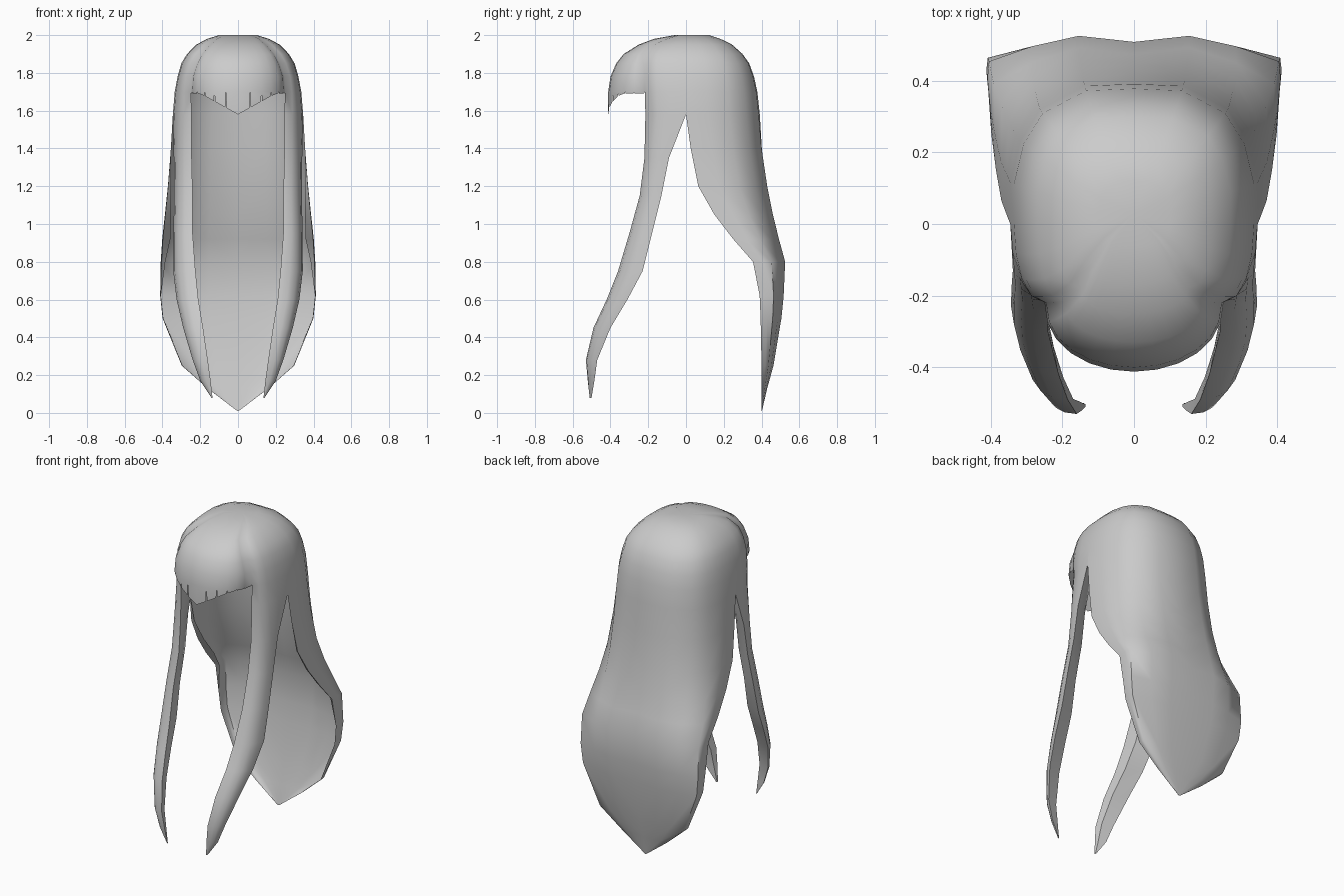
import bpy, bmesh, math

if "Cube" in bpy.data.objects:
    bpy.data.objects.remove(bpy.data.objects["Cube"])

hair = bpy.data.materials.new("hair_grey")
hair.diffuse_color = (0.6, 0.6, 0.6, 1)
hair.use_nodes = True
hair.node_tree.nodes["Principled BSDF"].inputs["Base Color"].default_value = hair.diffuse_color
bm = bmesh.new()  # right-hand half of the wig


def sheet(rows):
    """Loft rows of points, listed from the top down."""
    vs = [[bm.verts.new(p) for p in r] for r in rows]
    for a, b in zip(vs, vs[1:]):
        for i in range(len(a) - 1):
            bm.faces.new((a[i], b[i], b[i + 1], a[i + 1]))


def steps(n):
    return [math.pi / 2 * i / n for i in range(n + 1)]


def bang_arc(z, yf, xs, ys):
    return [(xs * math.sin(a), ys + (yf - ys) * max(0, math.cos(a)) ** 0.9, z) for a in steps(6)]


def lock_arc(z, xi, yi, xo, yo):
    return [(xi + (xo - xi) * math.sin(a) ** .9, yi + (yo - yi) * (1 - math.cos(a)), z) for a in steps(4)]


def lock_tube(z, xi, yi, xo, yo):
    p = lock_arc(z, xi, yi, xo, yo)
    return p + [(xi + .12 * (xo - xi), yi + .7 * (yo - yi), z), p[0]]


def back_arc(z, w, yf, yb, f):
    """Round section for f = 0, boxy section with a centre dip for f = 1."""
    soft = [(1, 0), (1, .3), (.92, .6), (.76, .83), (.4, 1), (0, 1.015)]
    boxy = [(1, 0), (1.01, .3), (1, .58), (.7, .83), (.38, 1), (0, .9)]
    return [(w * (a[0] + (b[0] - a[0]) * f), yf + (yb - yf) * (a[1] + (b[1] - a[1]) * f), z)
            for a, b in zip(soft, boxy)]


# crown: rings made of fringe, temple and back arcs, closed with a centre fan
# z, fringe y, seam x, seam y, half width, back y
crown = [(2.0, -.06, .07, -.04, .10, .12), (1.98, -.17, .115, -.11, .165, .18),
         (1.95, -.25, .15, -.18, .22, .24), (1.90, -.33, .195, -.215, .27, .295),
         (1.85, -.37, .222, -.22, .30, .33), (1.78, -.40, .245, -.22, .32, .355),
         (1.70, -.412, .25, -.218, .335, .372)]
rings = [bang_arc(z, yf, xs, ys) + lock_arc(z, xs, ys, w, 0)[1:]
         + back_arc(z, w, 0, yb, 0)[1:] for z, yf, xs, ys, w, yb in crown]
sheet([[(0, .03, 1.998)] * len(rings[0])] + rings)

# fringe: pointed panels with narrow slits between them
edge = bang_arc(1.70, -.412, .25, -.218)
for i, (p, q) in enumerate(zip(edge, edge[1:])):
    def low(t):
        x, y = (p[k] + (q[k] - p[k]) * t for k in (0, 1))
        return (x * .99, y, min(1.692, 1.58 + .55 * x))
    bm.faces.new([bm.verts.new(c) for c in (p, low(0 if i == 0 else .06), low(.94), q)])

# side locks: tapering tubes sweeping down and forward to a point
# z, inner x, inner y, outer x, outer y
lock = [(1.70, .25, -.218, .335, 0), (1.58, .245, -.215, .345, 0),
        (1.35, .245, -.22, .34, -.09), (1.15, .24, -.245, .338, -.13),
        (.95, .24, -.30, .342, -.18), (.75, .225, -.36, .343, -.23),
        (.60, .21, -.42, .325, -.31), (.45, .185, -.49, .29, -.40),
        (.28, .16, -.53, .24, -.47), (.17, .145, -.52, .20, -.485),
        (.08, .135, -.51, .14, -.50)]
sheet([lock_tube(*r) for r in lock])

# back hair: wide sheet cut away at the sides, narrowing to a point
# z, half width, front edge y, back y, boxiness, hem width
back = [(1.70, .335, 0, .372, 0, 0), (1.58, .345, 0, .385, 0, 0), (1.40, .355, .025, .40, .1, 0),
        (1.20, .37, .065, .43, .3, .015), (1.05, .385, .15, .46, .5, .03),
        (.92, .398, .25, .492, .8, .04), (.80, .405, .355, .525, 1, .02),
        (.62, .408, .39, .517, 1, 0), (.50, .395, .395, .505, 1, 0),
        (.25, .295, .40, .463, .9, 0), (.13, .16, .40, .43, .6, 0), (.01, .004, .40, .402, 0, 0)]
rows = []
for z, w, yf, yb, f, hem in back:
    arc = back_arc(z, w, yf, yb, f)
    rows.append([(arc[0][0] - hem, arc[0][1] + hem * .6, z)] + arc)
sheet(rows)

# weld the parts, then mirror the half
bmesh.ops.remove_doubles(bm, verts=bm.verts, dist=0.0005)
me = bpy.data.meshes.new("wig_hair")
bm.to_mesh(me)
bm.free()
me.materials.append(hair)
ob = bpy.data.objects.new("wig_hair", me)
bpy.context.collection.objects.link(ob)
ob.modifiers.new("mirror", 'MIRROR').merge_threshold = 0.0005
ob.select_set(True)
bpy.context.view_layer.objects.active = ob
bpy.ops.object.shade_smooth_by_angle(angle=math.radians(60))
